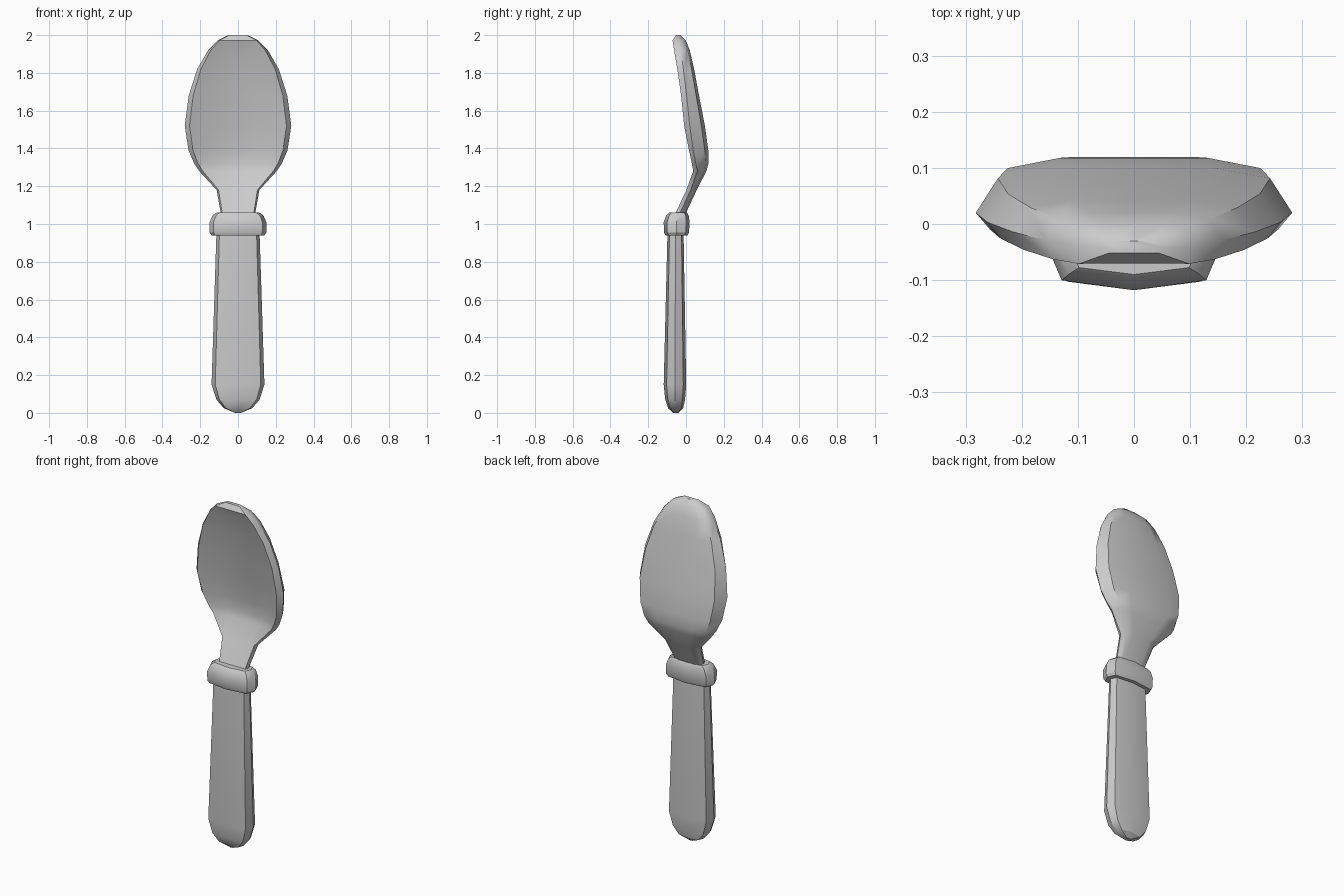
import bpy
import bmesh
import math

cube = bpy.data.objects.get("Cube")
if cube:
    bpy.data.objects.remove(cube)

grey = bpy.data.materials.new("plain grey")
grey.use_nodes = True
colour = (0.6, 0.6, 0.6, 1)
grey.diffuse_color = colour
grey.node_tree.nodes["Principled BSDF"].inputs["Base Color"].default_value = colour


def loft(name, rings, angle):
    """Skin closed rings of (x, y, z) points, capping both ends."""
    bm = bmesh.new()
    loops = [[bm.verts.new(p) for p in ring] for ring in rings]
    n = len(loops[0])
    for a, b in zip(loops, loops[1:]):
        for i in range(n):
            j = (i + 1) % n
            bm.faces.new((a[i], a[j], b[j], b[i]))
    bm.faces.new(loops[0][::-1])
    bm.faces.new(loops[-1])
    bmesh.ops.recalc_face_normals(bm, faces=bm.faces)
    mesh = bpy.data.meshes.new(name)
    bm.to_mesh(mesh)
    bm.free()
    mesh.materials.append(grey)
    obj = bpy.data.objects.new(name, mesh)
    bpy.context.collection.objects.link(obj)
    bpy.ops.object.select_all(action="DESELECT")
    obj.select_set(True)
    bpy.context.view_layer.objects.active = obj
    bpy.ops.object.shade_smooth_by_angle(angle=math.radians(angle))
    return obj


def mirrored(half, z):
    """Close a half section, listed front to back, across the centre plane."""
    pts = half + [(-x, y) for x, y in half[-2:0:-1]]
    return [(x, y, z) for x, y in pts]


def grip_ring(z, w, front, back):
    """Flattened eight-sided section, slightly ridged front and back."""
    y = (front + back) / 2
    d = (back - front) / 2
    return mirrored([(0, front), (0.86 * w, y - 0.74 * d), (w, y),
                     (0.86 * w, y + 0.74 * d), (0, back)], z)


def bowl_ring(z, w, rim, edge, back, floor):
    """Flat hollow floor, sloping sides, thin bevelled rim, rounded back."""
    return mirrored([(0, floor), (0.5 * w, floor + 0.12 * (rim - floor)),
                     (0.91 * w, rim), (w, edge),
                     (0.86 * w, back - 0.23 * (back - edge)),
                     (0.5 * w, back), (0, back)], z)


# Tapered handle with a blunt rounded butt: height, half width, front y, back y
handle = [(0.0, 0.015, -0.068, -0.04), (0.025, 0.075, -0.095, -0.015),
          (0.07, 0.114, -0.11, -0.005), (0.15, 0.14, -0.118, 0.001),
          (0.96, 0.114, -0.098, -0.013)]
loft("handle", [grip_ring(*s) for s in handle], 32)

# Collar between handle and neck
collar = [(0.94, 0.14, -0.109, 0.008), (0.955, 0.15, -0.117, 0.016),
          (1.01, 0.15, -0.118, 0.019), (1.045, 0.135, -0.105, 0.014),
          (1.06, 0.114, -0.09, 0.005)]
loft("collar", [grip_ring(*s) for s in collar], 32)

# Neck and bowl: height, half width, rim y, edge y, back y, floor y
bowl = [(1.02, 0.085, -0.073, -0.05, -0.018, -0.073),
        (1.18, 0.113, 0.002, 0.025, 0.057, 0.005),
        (1.28, 0.205, 0.038, 0.06, 0.108, 0.058),
        (1.32, 0.232, 0.031, 0.052, 0.119, 0.067),
        (1.39, 0.262, 0.016, 0.038, 0.118, 0.063),
        (1.52, 0.282, -0.01, 0.02, 0.1, 0.039),
        (1.68, 0.261, -0.026, 0.003, 0.069, 0.008),
        (1.82, 0.216, -0.046, -0.014, 0.043, -0.025),
        (1.92, 0.158, -0.063, -0.029, 0.02, -0.05),
        (1.972, 0.108, -0.071, -0.039, -0.002, -0.07),
        (2.0, 0.05, -0.052, -0.042, -0.03, -0.052)]
loft("spoon_bowl", [bowl_ring(*s) for s in bowl], 44)
